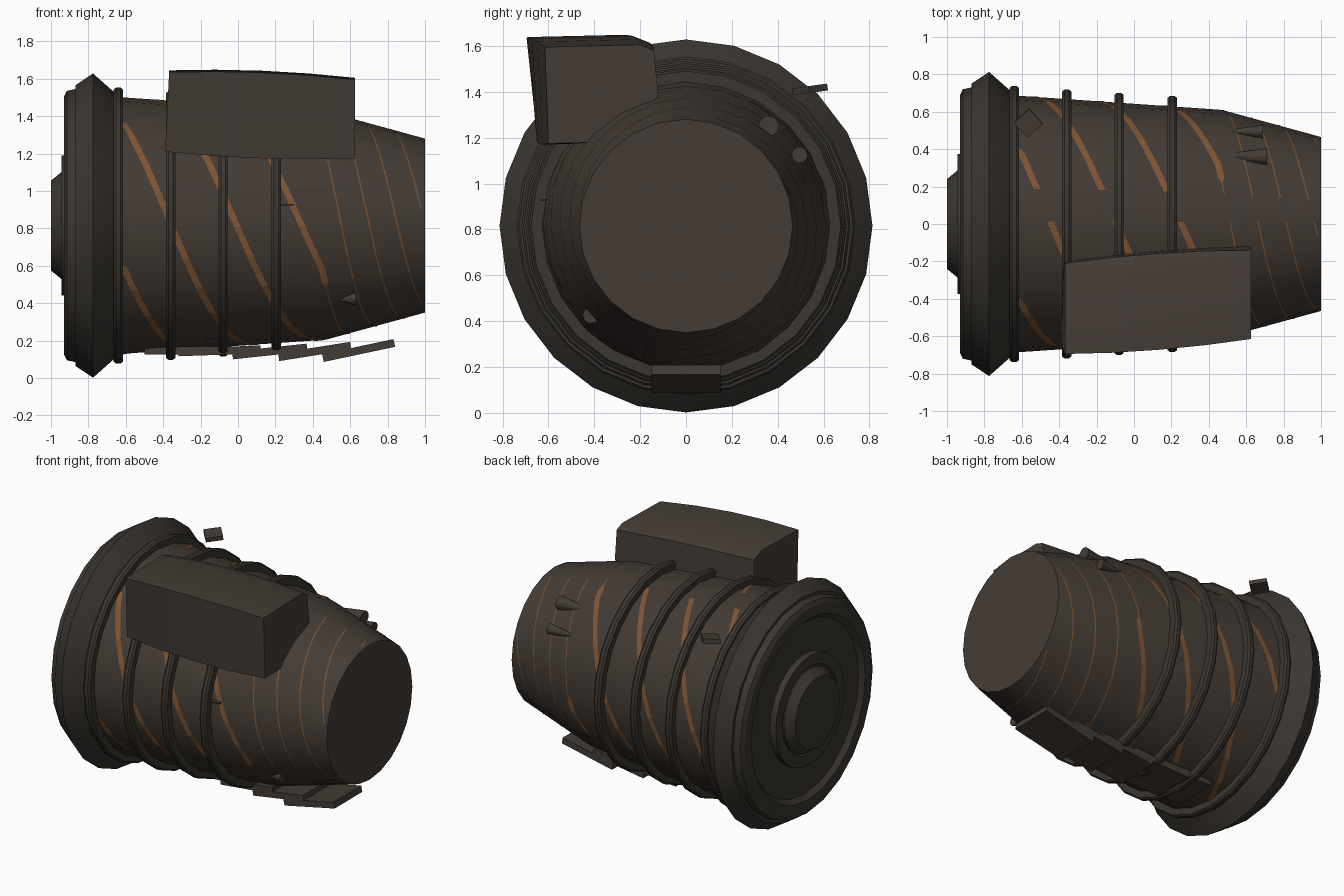
import bpy, bmesh, math
from mathutils import Matrix, Vector

if "Cube" in bpy.data.objects:
    bpy.data.objects.remove(bpy.data.objects["Cube"])

CZ, N = 0.815, 24


def mat(name, col):
    m = bpy.data.materials.new(name)
    m.diffuse_color = (*col, 1)
    m.use_nodes = True
    m.node_tree.nodes["Principled BSDF"].inputs["Base Color"].default_value = m.diffuse_color
    return m


BROWN = mat("dark_brown", (0.058, 0.045, 0.036))
CHAR = mat("charcoal", (0.043, 0.037, 0.030))
RUST = mat("rust_orange", (0.21, 0.09, 0.034))


def make(name, bm, m, smooth=True):
    bmesh.ops.recalc_face_normals(bm, faces=bm.faces)
    me = bpy.data.meshes.new(name)
    bm.to_mesh(me)
    bm.free()
    me.materials.append(m)
    ob = bpy.data.objects.new(name, me)
    bpy.context.collection.objects.link(ob)
    if smooth:
        bpy.ops.object.select_all(action='DESELECT')
        ob.select_set(True)
        bpy.context.view_layer.objects.active = ob
        bpy.ops.object.shade_smooth_by_angle(angle=math.radians(25))
    return ob


def loft(name, rings, m, caps=True, closed=False, smooth=True):
    """Skin a list of point loops; closed joins the last loop to the first."""
    bm = bmesh.new()
    vs = [[bm.verts.new(p) for p in r] for r in rings]
    n = len(rings[0])
    for i in range(len(vs) if closed else len(vs) - 1):
        a, b = vs[i], vs[(i + 1) % len(vs)]
        for j in range(n):
            bm.faces.new((a[j], a[(j + 1) % n], b[(j + 1) % n], b[j]))
    if caps and not closed:
        bm.faces.new(vs[0])
        bm.faces.new(vs[-1])
    return make(name, bm, m, smooth)


def lathe(name, profile, m, closed=False, cy=0, cz=CZ, n=N):
    rings = [[(x, cy + r * math.cos(2 * math.pi * i / n), cz + r * math.sin(2 * math.pi * i / n))
              for i in range(n)] for x, r in profile]
    return loft(name, rings, m, closed=closed)


# tapered barrel
BODY = [(-0.68, 0.69), (0.47, 0.61), (1.0, 0.465)]
lathe("barrel", BODY, BROWN)

# flared front collar with recessed face
lathe("front_collar", [(-0.90, 0.38), (-0.90, 0.59), (-0.93, 0.62), (-0.93, 0.69), (-0.915, 0.72),
                       (-0.87, 0.73), (-0.87, 0.75), (-0.775, 0.813), (-0.67, 0.72), (-0.64, 0.68)], CHAR)
lathe("hub_plate", [(-0.89, 0.375), (-0.945, 0.375), (-0.945, 0.30), (-0.93, 0.28)], CHAR)
lathe("hub", [(-0.92, 0.285), (-0.945, 0.285), (-1.0, 0.24)], CHAR)

# raised hoops around the barrel
for i, (x, r) in enumerate([(-0.64, 0.738), (-0.36, 0.718), (-0.08, 0.70), (0.205, 0.685)]):
    lathe(f"hoop_{i + 1}", [(x - 0.025, r - 0.09), (x - 0.025, r - 0.01), (x - 0.012, r),
                            (x + 0.012, r), (x + 0.025, r - 0.01), (x + 0.025, r - 0.09)],
          CHAR, closed=True)


# rust stripes: five spiral bands lying on the barrel facets
def body_r(x):
    for (x0, r0), (x1, r1) in zip(BODY, BODY[1:]):
        if x <= x1:
            return r0 + (r1 - r0) * (x - x0) / (x1 - x0)
    return BODY[-1][1]


def on_body(x, deg):
    h = math.pi / N
    t = math.radians(deg)
    r = body_r(x) * math.cos(h) / math.cos((t % (2 * h)) - h) + 0.003
    return (x, -r * math.cos(t), CZ + r * math.sin(t))


def spiral(x):
    return 50.8 - 207 * (x + 0.6) if x < 0.45 else -166.5 - 480 * (x - 0.45)


for k in range(5):
    bm = bmesh.new()
    prev, x = None, -0.615
    while x < 0.985:
        a = spiral(x) + 72 * k
        w = 0.018 if x < 0.47 else 0.0035
        if 92 < a % 360 < 104:
            prev = None
        else:
            cur = [bm.verts.new(on_body(x - w, a)), bm.verts.new(on_body(x + w, a))]
            if prev:
                bm.faces.new((prev[0], prev[1], cur[1], cur[0]))
            prev = cur
        x += 0.012 if x < 0.45 else 0.006
    # orient faces outward
    for f in bm.faces:
        f.normal_update()
        c = f.calc_center_median()
        if f.normal.dot(Vector((0, c.y, c.z - CZ))) < 0:
            f.normal_flip()
    me = bpy.data.meshes.new(f"rust_stripe_{k + 1}")
    bm.to_mesh(me)
    bm.free()
    me.materials.append(RUST)
    bpy.context.collection.objects.link(bpy.data.objects.new(me.name, me))

# side box, slightly bowed and tapering toward the back end
END_A = [(-0.695, 1.635), (-0.30, 1.645), (-0.21, 1.61), (-0.20, 1.36), (-0.40, 1.21), (-0.65, 1.21)]
END_B = [(-0.615, 1.595), (-0.20, 1.605), (-0.14, 1.58), (-0.12, 1.38), (-0.36, 1.18), (-0.60, 1.175)]
secs = []
for i in range(5):
    t = i / 4
    b = 0.018 * 4 * t * (1 - t)
    ring = []
    for (ya, za), (yb, zb) in zip(END_A, END_B):
        y, z = ya + (yb - ya) * t, za + (zb - za) * t
        lean = 0.02 * (1.6 - z) / 0.4 * (1 - 2 * t) if t < 0.5 else 0
        ring.append((-0.37 + 0.995 * t - lean, y + (b if y > -0.45 else -b), z + (b if z > 1.4 else -b)))
    secs.append(ring)
loft("side_box", secs, BROWN)


# small box helper
def box(name, loc, size, rot, m):
    bm = bmesh.new()
    bmesh.ops.create_cube(bm, size=1)
    M = Matrix.Translation(loc) @ rot @ Matrix.Diagonal((*size, 1))
    bmesh.ops.transform(bm, matrix=M, verts=bm.verts)
    make(name, bm, m, False)


# overlapping belly plates
for i, (x, z, ln, tilt) in enumerate([(-0.29, 0.147, 0.42, 0), (-0.10, 0.145, 0.44, 2), (0.17, 0.142, 0.40, 6),
                                      (0.41, 0.142, 0.39, 9), (0.645, 0.147, 0.39, 12)]):
    box(f"belly_plate_{i + 1}", (x, 0, z), (ln, 0.3, 0.042),
        Matrix.Rotation(-math.radians(tilt), 4, 'Y'), BROWN)

# loose diamond plate at the rear shoulder
box("diamond_plate", (-0.565, 0.54, 1.41), (0.11, 0.11, 0.03),
    Matrix.Rotation(math.radians(8), 4, 'X') @ Matrix.Rotation(math.radians(42), 4, 'Z'), BROWN)

# half-buried spikes
for i, (x0, x1, y, z, r) in enumerate([(0.42, 0.71, 0.36, 1.25, 0.045), (0.49, 0.69, 0.495, 1.125, 0.035),
                                       (0.50, 0.63, -0.415, 0.425, 0.035)]):
    lathe(f"spike_{i + 1}", [(x0, 0.006), (x1, r)], BROWN, cy=y, cz=z, n=12)
box("side_fin", (0.265, -0.622, 0.927), (0.07, 0.03, 0.008), Matrix.Identity(4), CHAR)
